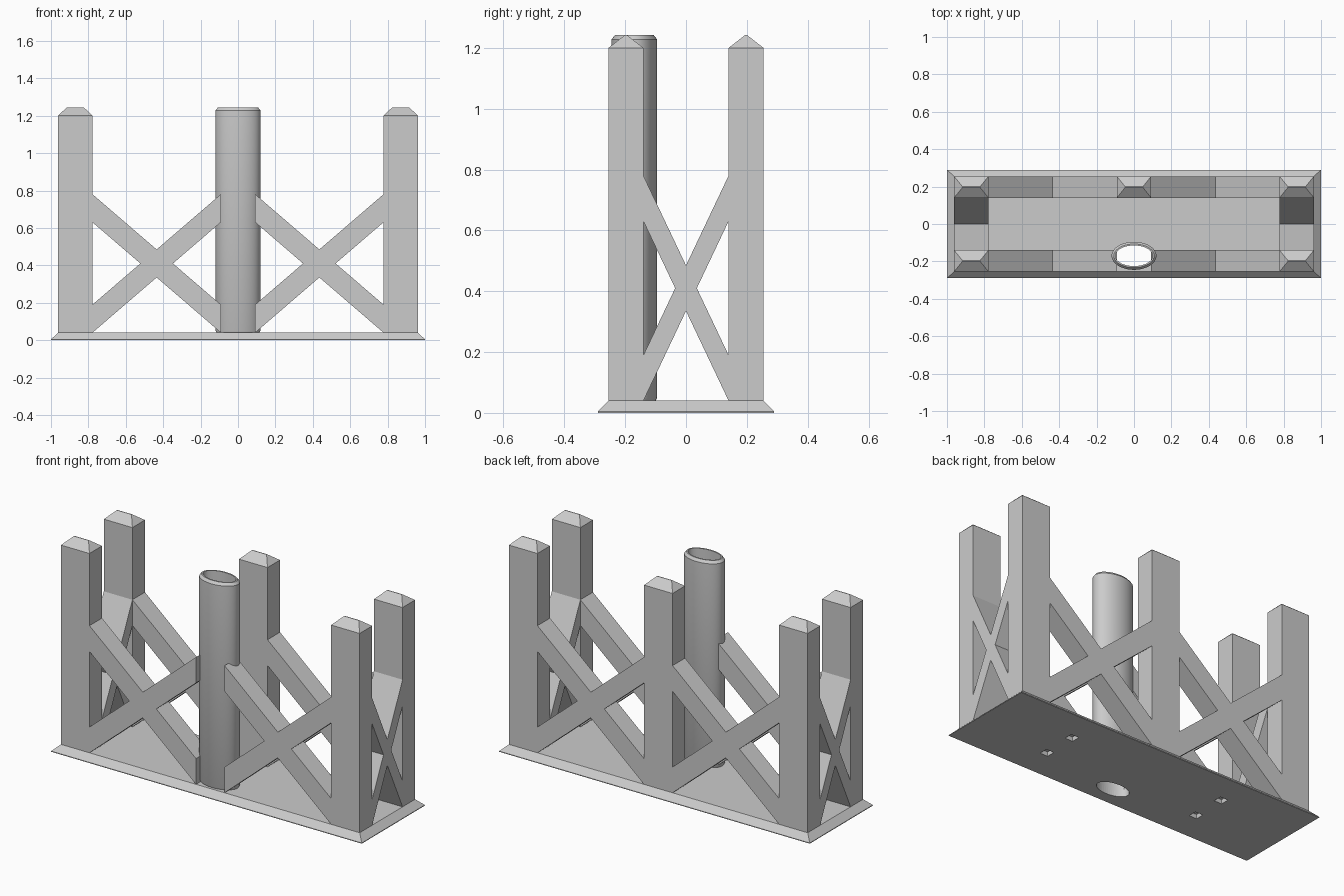
import bpy, bmesh, math

cube = bpy.data.objects.get("Cube")
if cube:
    bpy.data.objects.remove(cube, do_unlink=True)

grey = bpy.data.materials.new("plain grey")
grey.use_nodes = True
colour = (0.6, 0.6, 0.6, 1)
grey.diffuse_color = colour
grey.node_tree.nodes["Principled BSDF"].inputs["Base Color"].default_value = colour


def finish(name, bm):
    bmesh.ops.recalc_face_normals(bm, faces=bm.faces)
    mesh = bpy.data.meshes.new(name)
    bm.to_mesh(mesh)
    bm.free()
    mesh.materials.append(grey)
    obj = bpy.data.objects.new(name, mesh)
    bpy.context.collection.objects.link(obj)
    return obj


def loft(bm, rings, cap=True, closed=False):
    """Bridge equal rings of points into a skin."""
    loops = [[bm.verts.new(p) for p in ring] for ring in rings]
    pairs = list(zip(loops, loops[1:]))
    if closed:
        pairs.append((loops[-1], loops[0]))
    n = len(loops[0])
    for a, b in pairs:
        for i in range(n):
            j = (i + 1) % n
            bm.faces.new((a[i], a[j], b[j], b[i]))
    if cap:
        bm.faces.new(loops[0])
        bm.faces.new(loops[-1])


def rect(hx, hy, z, cx=0, cy=0):
    return [(cx + sx * hx, cy + sy * hy, z)
            for sx, sy in ((-1, -1), (1, -1), (1, 1), (-1, 1))]


def ellipse(rx, ry, z, cy, n=48):
    return [(rx * math.cos(math.tau * i / n), cy + ry * math.sin(math.tau * i / n), z)
            for i in range(n)]


FLOOR, POST_X, POST_Y, TUBE_Y = 0.04, 0.87, 0.1975, -0.17
HALF_X, HALF_Y = 0.092, 0.0575


def post(name, cx, cy):
    """Square post with a hipped ridge cap."""
    bm = bmesh.new()
    loft(bm, [rect(HALF_X, HALF_Y, FLOOR, cx, cy), rect(HALF_X, HALF_Y, 1.2, cx, cy),
              rect(HALF_X - 0.045, 0.002, 1.243, cx, cy)])
    finish(name, bm)


def cross_brace(name, centre, half, depth, along_x):
    """X-shaped outline extruded through the depth of the posts."""
    mid, outer, inner = 0.41, 0.37, 0.22
    notch = (outer - inner) / 2
    waist = half * notch / (outer - notch)
    quarter = [(waist, 0), (half, inner), (half, outer), (0, notch)]
    outline = quarter + [(-u, v) for u, v in quarter[2:0:-1]]
    outline += [(-u, -v) for u, v in quarter]
    outline += [(u, -v) for u, v in quarter[2:0:-1]]
    cx, cy = centre
    rings = []
    for d in (-depth, depth):
        rings.append([(cx + u, cy + d, mid + v) if along_x else (cx + d, cy + u, mid + v)
                      for u, v in outline])
    bm = bmesh.new()
    loft(bm, rings)
    finish(name, bm)


# Base plate with sloped edges, tube bore and shallow square sockets underneath
bm = bmesh.new()
loft(bm, [rect(1, 0.29, 0), rect(1, 0.29, 0.004), rect(0.962, 0.255, FLOOR)])
base = finish("base_plate", bm)

bm = bmesh.new()
loft(bm, [ellipse(0.1, 0.055, -0.1, TUBE_Y), ellipse(0.1, 0.055, 0.1, TUBE_Y)])
for x in (-0.5, 0.5):
    for y in (-0.1, 0.1):
        loft(bm, [rect(0.025, 0.025, -0.05, x, y), rect(0.025, 0.025, 0.025, x, y)])
cutter = finish("base_cutter", bm)
cutter.hide_render = True
cut = base.modifiers.new("bore", "BOOLEAN")
cut.operation = "DIFFERENCE"
cut.solver = "EXACT"
cut.object = cutter
graph = bpy.context.evaluated_depsgraph_get()
base.data = bpy.data.meshes.new_from_object(base.evaluated_get(graph))
base.modifiers.clear()
bpy.data.objects.remove(cutter, do_unlink=True)

# Posts, with the tube standing in for the middle front one
for side, x in (("left", POST_X), ("right", -POST_X)):
    for end, y in (("front", -POST_Y), ("back", POST_Y)):
        post(f"{end}_{side}_post", x, y)
post("back_middle_post", 0, POST_Y)

# Diagonal bracing between posts
bay = (POST_X - 2 * HALF_X) / 2
for side, s in (("left", 1), ("right", -1)):
    for end, y in (("front", -POST_Y), ("back", POST_Y)):
        cross_brace(f"{end}_{side}_brace", (s * POST_X / 2, y), bay, HALF_Y, True)
    cross_brace(f"{side}_end_brace", (s * POST_X, 0), POST_Y - HALF_Y, HALF_X, False)

# Hollow oval tube with bevelled rim
bm = bmesh.new()
loft(bm, [ellipse(0.11, 0.065, FLOOR - 0.01, TUBE_Y), ellipse(0.12, 0.075, FLOOR + 0.01, TUBE_Y),
          ellipse(0.12, 0.075, 1.228, TUBE_Y), ellipse(0.108, 0.063, 1.243, TUBE_Y),
          ellipse(0.1, 0.055, 1.243, TUBE_Y), ellipse(0.1, 0.055, FLOOR - 0.01, TUBE_Y)],
     cap=False, closed=True)
tube = finish("oval_tube", bm)
bpy.ops.object.select_all(action="DESELECT")
tube.select_set(True)
bpy.context.view_layer.objects.active = tube
bpy.ops.object.shade_smooth_by_angle(angle=math.radians(30))
